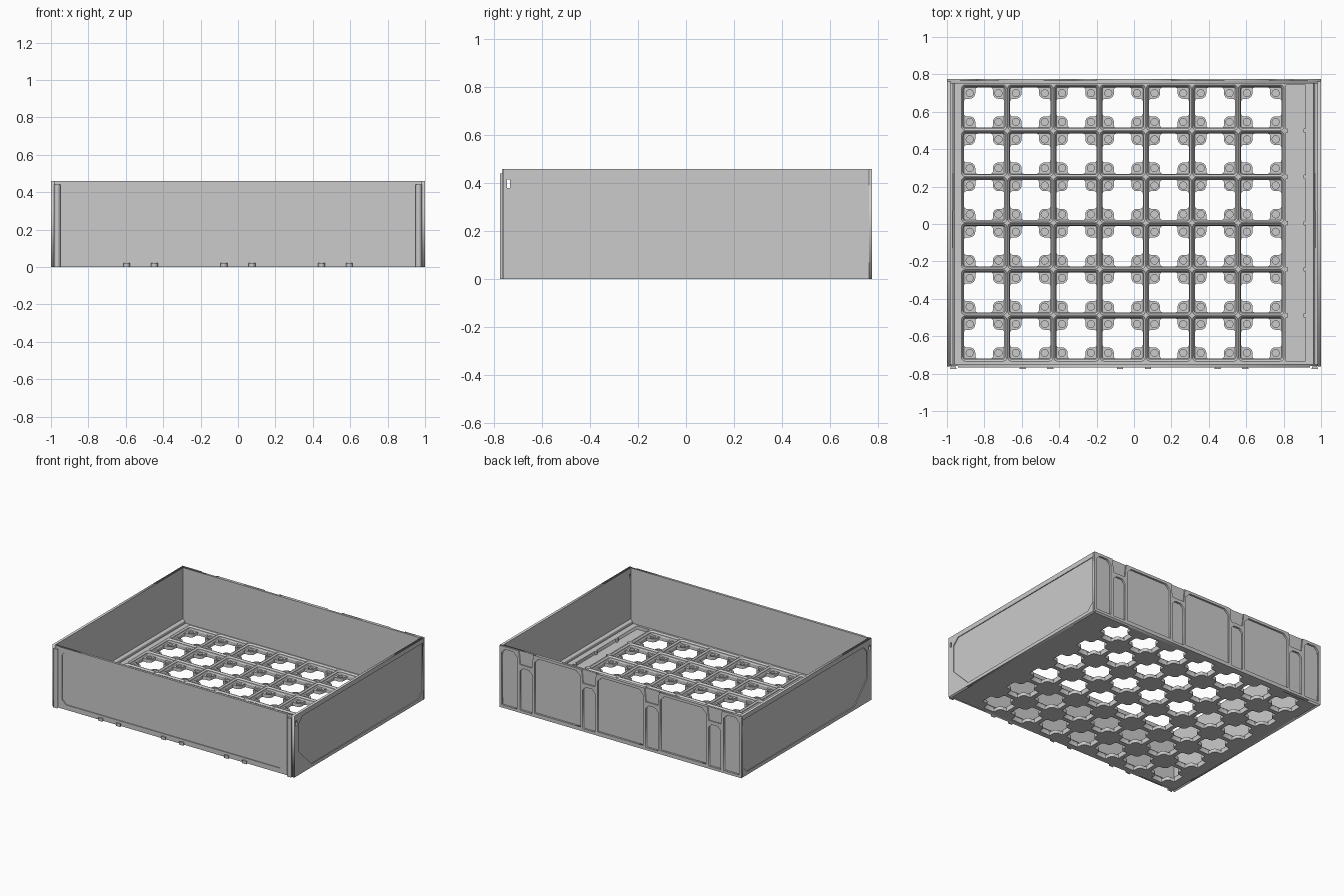
import bpy, bmesh, math

if "Cube" in bpy.data.objects:
    bpy.data.objects.remove(bpy.data.objects["Cube"])

P = 0.247                     # cell pitch
X0, Y0 = -0.925, -0.736       # grid corner
NX, NY = 7, 6
X1, Y1 = X0 + NX * P, Y0 + NY * P
H = 0.46
CELLS = [(X0 + (i + .5) * P, Y0 + (j + .5) * P) for i in range(NX) for j in range(NY)]


def finish(name, bm, smooth=False):
    bmesh.ops.remove_doubles(bm, verts=bm.verts, dist=1e-5)
    bmesh.ops.recalc_face_normals(bm, faces=bm.faces)
    me = bpy.data.meshes.new(name)
    bm.to_mesh(me)
    bm.free()
    ob = bpy.data.objects.new(name, me)
    bpy.context.collection.objects.link(ob)
    if smooth:
        bpy.ops.object.select_all(action='DESELECT')
        ob.select_set(True)
        bpy.context.view_layer.objects.active = ob
        bpy.ops.object.shade_smooth_by_angle(angle=math.radians(30))
    return ob


def plate(name, loops, w0, w1, to_xyz=lambda u, v, w: (u, v, w), smooth=False):
    """Solid plate between w0 and w1; nested outlines become holes."""
    cu = bpy.data.curves.new("outline", 'CURVE')
    cu.dimensions, cu.fill_mode, cu.extrude = '2D', 'BOTH', (w1 - w0) / 2
    for pts in loops:
        sp = cu.splines.new('POLY')
        sp.points.add(len(pts) - 1)
        for p, (u, v) in zip(sp.points, pts):
            p.co = (u, v, 0, 1)
        sp.use_cyclic_u = True
    tmp = bpy.data.objects.new("outline", cu)
    bpy.context.collection.objects.link(tmp)
    dg = bpy.context.evaluated_depsgraph_get()
    me = bpy.data.meshes.new_from_object(tmp.evaluated_get(dg))
    bm = bmesh.new()
    bm.from_mesh(me)
    for v in bm.verts:
        v.co = to_xyz(v.co.x, v.co.y, v.co.z + (w0 + w1) / 2)
    bpy.data.objects.remove(tmp)
    bpy.data.curves.remove(cu)
    bpy.data.meshes.remove(me)
    return finish(name, bm, smooth)


def rect(u0, u1, v0, v1):
    return [(u0, v0), (u1, v0), (u1, v1), (u0, v1)]


def chamfered(u0, u1, v0, v1, top, bot):
    pts = [(u0 + bot, v0), (u1 - bot, v0), (u1, v0 + bot), (u1, v1 - top),
           (u1 - top, v1), (u0 + top, v1), (u0, v1 - top), (u0, v0 + bot)]
    return [p for i, p in enumerate(pts) if p != pts[i - 1]]


def circle(cx, cy, r, n=16):
    return [(cx + r * math.cos(math.tau * k / n), cy + r * math.sin(math.tau * k / n)) for k in range(n)]


def turn4(pts, cx, cy):
    out = []
    for q in range(4):
        c, s = (1, 0, -1, 0)[q], (0, 1, 0, -1)[q]
        out += [(cx + c * x - s * y, cy + s * x + c * y) for x, y in pts]
    return out


def cell_hole(cx, cy):
    # quarter of the cross-shaped opening, rounded around the corner pad
    a, c, r = P / 2 - 0.016, 0.077, 0.03
    side = [(a, 0.035), (a - 0.003, 0.043), (a - 0.011, c - r)]
    arc = [(c - r * math.sin(t), c - r * math.cos(t)) for t in [k * math.pi / 12 for k in range(7)]]
    return turn4(side + arc + [(y, x) for x, y in reversed(side)], cx, cy)


# --- floor: stacked plates with cross openings and stepped magnet pockets
def xz(u, v, w):
    return (u, w, v)


holes = [cell_hole(*c) for c in CELLS]
spots = [(cx + sx * 0.077, cy + sy * 0.077) for cx, cy in CELLS for sx in (-1, 1) for sy in (-1, 1)]
base = rect(-0.98, 0.98, -0.748, 0.752)
plate("floor_bottom", [base] + holes, 0, 0.006, smooth=True)
plate("floor_pocket_step", [base] + holes + [circle(x, y, 0.009, 12) for x, y in spots], 0.006, 0.012, smooth=True)
plate("floor_pads", [base] + holes + [circle(x, y, 0.019) for x, y in spots], 0.012, 0.025, smooth=True)
plate("floor_border", [base, rect(X0, X1, Y0, Y1), rect(0.812, 0.918, -0.732, 0.744)], 0.025, 0.05)


# --- ribs: lofted socket profile around every cell
def socket_loop(bm, cx, cy, inset, r, z):
    c = P / 2 - inset - r
    quarter = [(c + r * math.cos(k * math.pi / 10), c + r * math.sin(k * math.pi / 10)) for k in range(6)]
    return [bm.verts.new((x, y, z)) for x, y in turn4(quarter, cx, cy)]


bm = bmesh.new()
for cx, cy in CELLS:
    loops = [socket_loop(bm, cx, cy, *p) for p in
             [(0, 0, .05), (.002, .022, .05), (.012, .014, .04), (.012, .014, .031), (.016, .01, .025)]]
    for a, b in zip(loops, loops[1:]):
        for i in range(24):
            j = (i + 1) % 24
            bm.faces.new((a[i], a[j], b[j], b[i]))
bmesh.ops.remove_doubles(bm, verts=bm.verts, dist=1e-5)
bmesh.ops.dissolve_degenerate(bm, edges=bm.edges, dist=1e-6)
finish("socket_ribs", bm, smooth=True)

# --- small tabs along the side channel
for j in range(1, NY):
    y = Y0 + j * P
    for k, (a, b) in enumerate([(0.812, 0.824), (0.906, 0.918)]):
        plate(f"channel_tab_{j}_{k}", [chamfered(a, b, y - 0.012, y + 0.012, 0.004, 0.004)], 0.025, 0.05)

# --- side walls with recessed panel and small latch window
window = rect(-0.747, -0.734, 0.38, 0.415)
side_panel = [(-0.71, 0.38), (-0.665, 0.425), (0.755, 0.425), (0.755, 0.075),
              (0.705, 0.025), (-0.56, 0.025), (-0.71, 0.175)]
for s, side in ((-1, "left"), (1, "right")):
    yz = lambda u, v, w, s=s: (s * w, u, v)
    outline = rect(-0.763, 0.762, 0, H)
    plate(side + "_wall", [outline, window], 0.98, 0.994, yz)
    plate(side + "_wall_frame", [outline, window, side_panel], 0.994, 1.0, yz)
    # sloped foot inside the wall
    plate(side + "_wall_foot", [[(0.96, 0.05), (0.98, 0.05), (0.98, 0.08)]], -0.748, 0.752,
          lambda u, v, w, s=s: (s * u, w, v))

# --- front wall with raised frame
plate("front_wall", [rect(-0.98, 0.98, 0, H)], -0.76, -0.748, xz)
plate("front_frame", [rect(-0.94, 0.94, 0.022, H),
                      chamfered(-0.92, 0.92, 0.04, 0.44, 0.035, 0.035)], -0.766, -0.76, xz)

# --- dovetail rails at the front corners and short clips along the bottom
for i, x in enumerate([-0.966, -0.595, -0.447, -0.075, 0.075, 0.447, 0.595, 0.966]):
    corner = abs(x) > 0.9
    dove = [(x - 0.011, -0.759), (x + 0.011, -0.759), (x + 0.018, -0.776), (x - 0.018, -0.776)]
    plate(f"{'front_rail' if corner else 'front_clip'}_{i}", [dove], 0, 0.44 if corner else 0.022)

# --- back wall: slots, panels and finger scoops
slots = [chamfered(x - 0.05, x + 0.05, 0.02, 0.335, 0.025, 0) for x in (-0.78, -0.26, 0.26, 0.78)]
slots += [chamfered(min(s * 0.855, s * 0.982), max(s * 0.855, s * 0.982), 0.02, 0.44, 0.03, 0) for s in (-1, 1)]
slots += [chamfered(x - 0.19, x + 0.19, 0.028, 0.44, 0.035, 0) for x in (-0.52, 0, 0.52)]
scooped = [(-1, 0), (1, 0), (1, H)]
for x in (0.78, 0.26, -0.26, -0.78):
    scooped += [(x + 0.06, H), (x + 0.05, 0.36), (x - 0.05, 0.36), (x - 0.06, H)]
scooped.append((-1, H))
plate("back_wall", [rect(-0.98, 0.98, 0, H)], 0.752, 0.762, xz)
plate("back_ribs_inner", [rect(-1, 1, 0, H)] + slots, 0.762, 0.767, xz)

# panels close to the scoops are trimmed so both outlines stay separate
trim = [chamfered(x - 0.19, x + 0.19, 0.028, 0.44, 0.035, 0) for x in (-0.52, 0, 0.52)]
plate("back_ribs_outer", [scooped] + slots[:6] + trim, 0.767, 0.776, xz)
